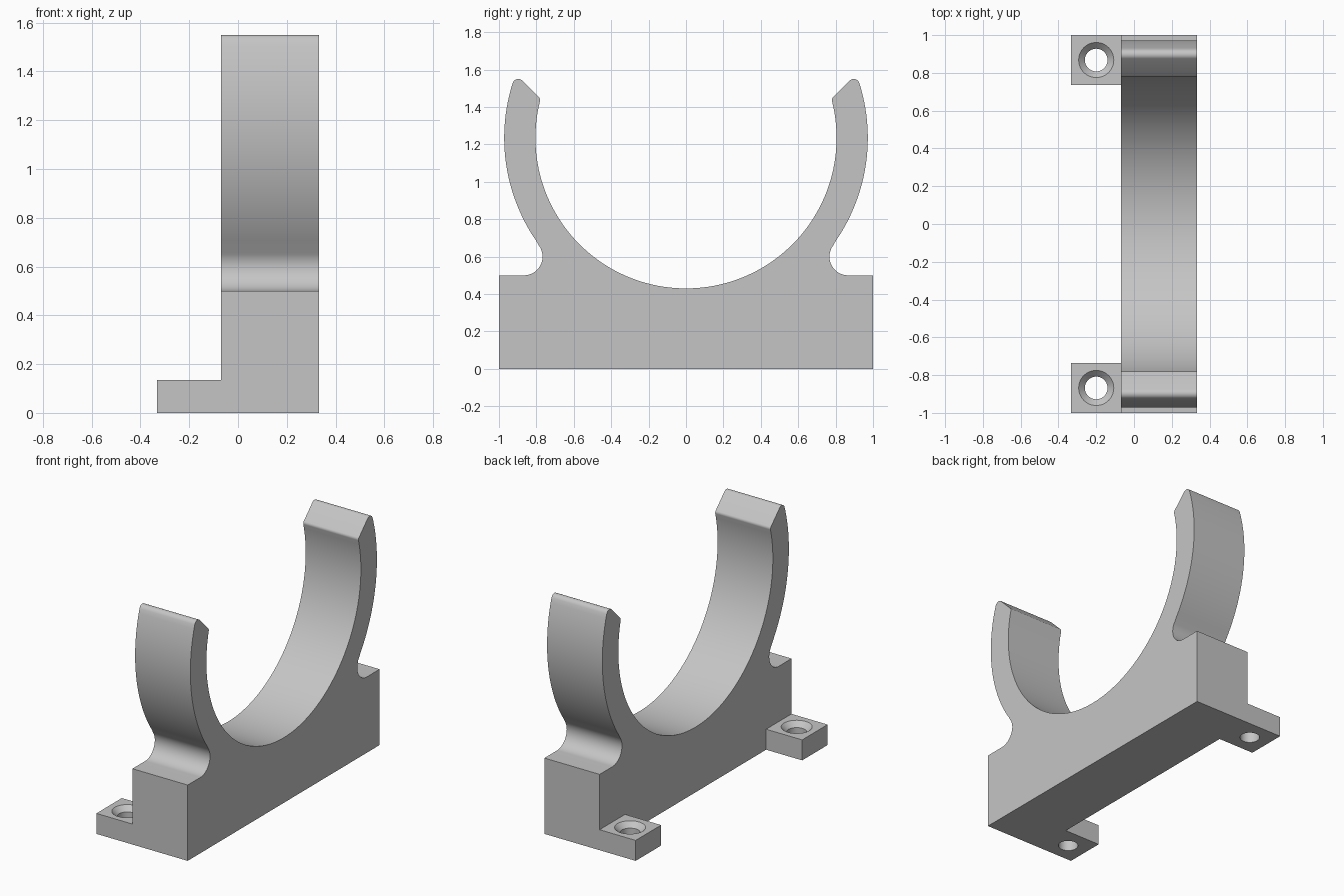
import bpy
import bmesh
from math import cos, sin, pi, atan2, radians

cube = bpy.data.objects.get("Cube")
if cube:
    bpy.data.objects.remove(cube, do_unlink=True)

grey = bpy.data.materials.new("plain_grey")
grey.use_nodes = True
COLOUR = (0.56, 0.56, 0.56, 1)
grey.diffuse_color = COLOUR
grey.node_tree.nodes["Principled BSDF"].inputs["Base Color"].default_value = COLOUR

X_BACK, X_FRONT, X_FOOT = 0.333, -0.07, -0.333   # widths along x
RING_Z, R_IN, R_OUT = 1.235, 0.805, 0.972        # clamp ring


def make_object(name, bm):
    bmesh.ops.recalc_face_normals(bm, faces=bm.faces)
    mesh = bpy.data.meshes.new(name)
    bm.to_mesh(mesh)
    bm.free()
    mesh.materials.append(grey)
    obj = bpy.data.objects.new(name, mesh)
    bpy.context.collection.objects.link(obj)
    return obj


def select_only(obj):
    bpy.ops.object.select_all(action='DESELECT')
    obj.select_set(True)
    bpy.context.view_layer.objects.active = obj


def smooth(obj):
    select_only(obj)
    bpy.ops.object.shade_smooth_by_angle(angle=radians(25))


def arc(cy, cz, r, a, b, n):
    return [(cy + r * cos(a + (b - a) * i / n), cz + r * sin(a + (b - a) * i / n))
            for i in range(n + 1)]


# Clamp body: half profile in the y-z plane, from the base corner round to the bore
notch_y, notch_z, notch_r = 0.867, 0.6, 0.1
tip_y, tip_z, tip_r = 0.897, 1.52, 0.03
lip_y, lip_z, lip_r = 0.80, 1.437, 0.02
notch_angle = atan2(RING_Z - notch_z, -notch_y)
tip_angle = atan2(tip_z - RING_Z, tip_y)
lip_angle = atan2(lip_z - RING_Z, lip_y)

half = [(1, 0), (1, 0.5)]
half += arc(notch_y, notch_z, notch_r, 1.5 * pi, notch_angle, 20)
half += arc(0, RING_Z, R_OUT, notch_angle - pi, tip_angle, 32)[1:]
half += arc(tip_y, tip_z, tip_r, tip_angle, 0.75 * pi, 10)[1:]
half += arc(lip_y, lip_z, lip_r, 0.75 * pi, pi + lip_angle, 6)
half += arc(0, RING_Z, R_IN, lip_angle, -pi / 2, 48)[1:]
profile = half + [(-y, z) for y, z in reversed(half[:-1])]

bm = bmesh.new()
face = bm.faces.new([bm.verts.new((X_FRONT, y, z)) for y, z in profile])
extruded = bmesh.ops.extrude_face_region(bm, geom=[face], use_keep_orig=True)
moved = [v for v in extruded["geom"] if isinstance(v, bmesh.types.BMVert)]
bmesh.ops.translate(bm, verts=moved, vec=(X_BACK - X_FRONT, 0, 0))
smooth(make_object("clamp_body", bm))


# Mounting feet, each with a countersunk screw hole
FOOT_H, FOOT_IN = 0.135, 0.735
HOLE_X, HOLE_Y, HOLE_R, SINK_R = -0.2, 0.868, 0.06, 0.093


def screw_cutter(y):
    sink = SINK_R - HOLE_R
    sections = [(HOLE_R, -0.1), (HOLE_R, FOOT_H - sink),
                (SINK_R, FOOT_H), (SINK_R, FOOT_H + 0.1)]
    n = 48
    bm = bmesh.new()
    rings = [[bm.verts.new((HOLE_X + r * cos(2 * pi * i / n), y + r * sin(2 * pi * i / n), z))
              for i in range(n)] for r, z in sections]
    for low, high in zip(rings, rings[1:]):
        for i in range(n):
            j = (i + 1) % n
            bm.faces.new((low[i], low[j], high[j], high[i]))
    bm.faces.new(rings[0])
    bm.faces.new(rings[-1])
    cutter = make_object("screw_cutter", bm)
    cutter.hide_render = True
    return cutter


for side, name in ((1, "back_foot"), (-1, "front_foot")):
    bm = bmesh.new()
    bmesh.ops.create_cube(bm, size=1)
    bmesh.ops.scale(bm, verts=bm.verts, vec=(X_FRONT - X_FOOT, 1 - FOOT_IN, FOOT_H))
    bmesh.ops.translate(bm, verts=bm.verts, vec=(
        (X_FRONT + X_FOOT) / 2, side * (1 + FOOT_IN) / 2, FOOT_H / 2))
    foot = make_object(name, bm)
    cutter = screw_cutter(side * HOLE_Y)
    cut = foot.modifiers.new("screw_hole", 'BOOLEAN')
    cut.operation = 'DIFFERENCE'
    cut.solver = 'EXACT'
    cut.object = cutter
    select_only(foot)
    bpy.ops.object.modifier_apply(modifier=cut.name)
    bpy.data.objects.remove(cutter, do_unlink=True)
    smooth(foot)
